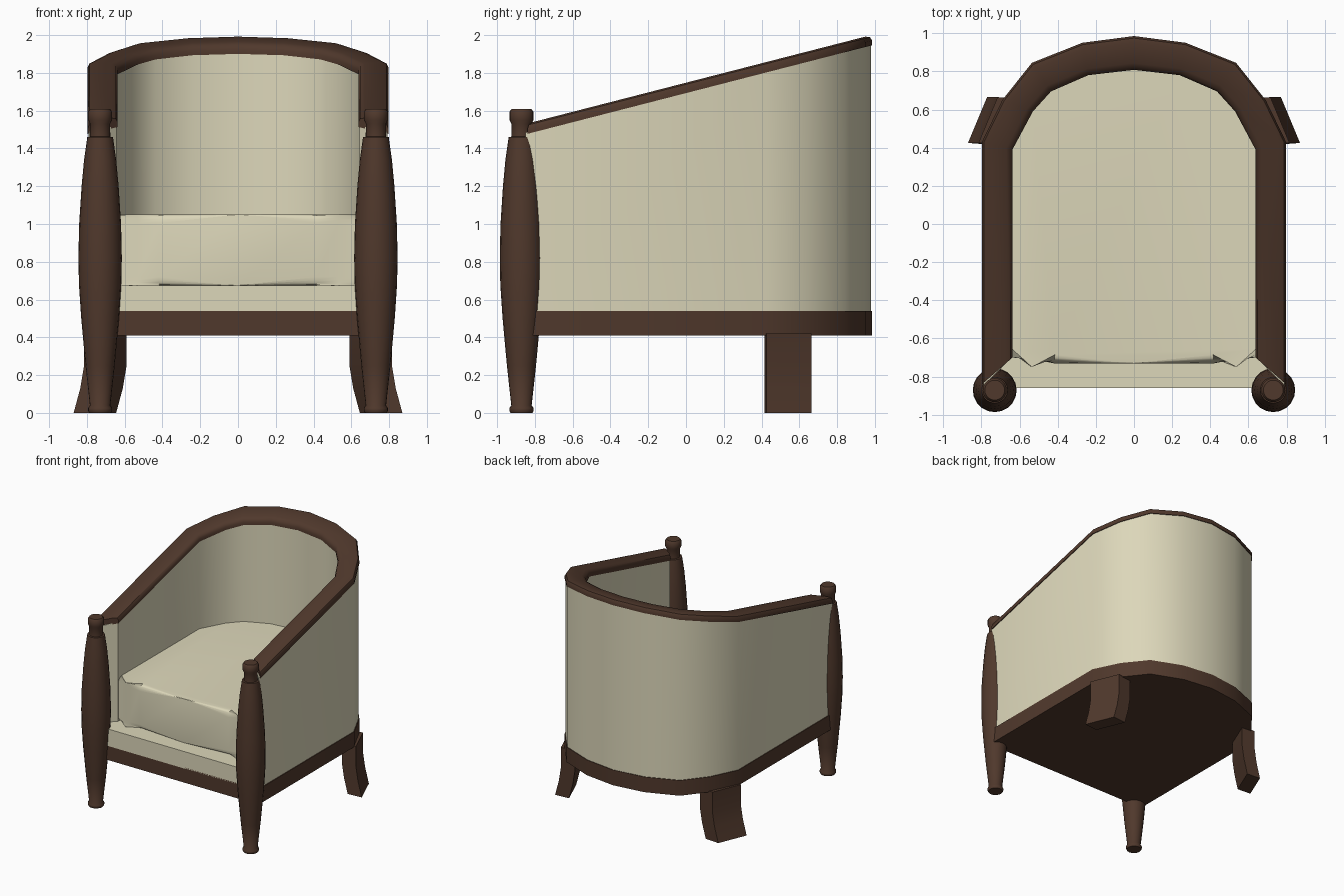
import bpy, bmesh, math

if "Cube" in bpy.data.objects:
    bpy.data.objects.remove(bpy.data.objects["Cube"])


def material(name, rgb):
    m = bpy.data.materials.new(name)
    m.diffuse_color = (*rgb, 1)
    m.use_nodes = True
    m.node_tree.nodes["Principled BSDF"].inputs["Base Color"].default_value = m.diffuse_color
    return m


WOOD = material("dark_wood", (0.08, 0.04, 0.025))
CLOTH = material("cream_fabric", (0.72, 0.68, 0.49))


def finish(name, bm, mat, angle=40):
    bmesh.ops.recalc_face_normals(bm, faces=bm.faces)
    me = bpy.data.meshes.new(name)
    bm.to_mesh(me)
    bm.free()
    ob = bpy.data.objects.new(name, me)
    bpy.context.collection.objects.link(ob)
    me.materials.append(mat)
    bpy.ops.object.select_all(action='DESELECT')
    ob.select_set(True)
    bpy.context.view_layer.objects.active = ob
    bpy.ops.object.shade_smooth_by_angle(angle=math.radians(angle))
    return ob


def loft(sections, wrap=False):
    """Skin closed cross-sections, capping both ends unless wrapped."""
    bm = bmesh.new()
    rings = [[bm.verts.new(p) for p in s] for s in sections]
    n = len(rings[0])
    for a, b in zip(rings, rings[1:]):
        for i in range(n):
            j = (i + 1) % n
            bm.faces.new((a[i], a[j], b[j], b[i]))
    bm.faces.new(rings[0])
    bm.faces.new(rings[-1])
    return bm


def mirrored(half):
    """Right half ending on x = 0 -> full path from right to left."""
    return half + [(-x, y) for x, y in reversed(half[:-1])]


def prism(outline, z0, z1):
    return loft([[(x, y, z) for x, y in outline] for z in (z0, z1)])


# Horseshoe plan outlines shared by all parts
outer_arc = [(0.797, 0.43), (0.69, 0.65), (0.535, 0.845), (0.27, 0.95), (0, 0.985)]
inner_arc = [(0.637, 0.39), (0.53, 0.59), (0.435, 0.695), (0.24, 0.78), (0, 0.808)]


def slope(y):
    return 1.693 + 0.257 * y


# Upholstered shell: arms and back in one piece
outer = mirrored([(0.79, -0.85)] + [(x * 0.993, y * 0.995) for x, y in outer_arc])
inner = mirrored([(0.642, -0.70)] + [(x * 1.008, y * 1.005) for x, y in inner_arc])
finish("shell", loft([[(ox, oy, 0.53), (ox, oy, slope(oy) + 0.01),
                       (ix, iy, slope(iy) + 0.01), (ix, iy, 0.53)]
                      for (ox, oy), (ix, iy) in zip(outer, inner)]), CLOTH)

# Sloping top rail with softened upper edges
rail_profile = [(0, 0), (0, 0.025), (0.06, 0.046), (0.2, 0.055),
                (0.8, 0.055), (0.94, 0.046), (1, 0.025), (1, 0)]
outer = mirrored([(0.797, -0.84)] + outer_arc)
inner = mirrored([(0.637, -0.70)] + inner_arc)
sections = []
for (ox, oy), (ix, iy) in zip(outer, inner):
    ring = []
    for t, dz in rail_profile:
        x, y = ox + (ix - ox) * t, oy + (iy - oy) * t
        ring.append((x, y, slope(y) + dz))
    sections.append(ring)
finish("top_rail", loft(sections), WOOD)

# Seat frame and upholstered band above it
frame = mirrored([(0.797, -0.86)] + outer_arc)
finish("seat_frame", prism(frame, 0.41, 0.54), WOOD)
finish("seat_band", prism(mirrored([(0.70, -0.86)] + [(x * 1.02, y) for x, y in inner_arc]),
                          0.53, 0.675), CLOTH)

# Loose cushion, front edges rounded
bm = prism(mirrored([(0, -0.73), (0.42, -0.73), (0.53, -0.705), (0.639, -0.70)]
                    + inner_arc)[:-1], 0.675, 1.05)
front = [e for e in bm.edges
         if all(v.co.y < -0.65 for v in e.verts) and e.verts[0].co.z == e.verts[1].co.z]
bmesh.ops.bevel(bm, geom=front, offset=0.045, segments=4, profile=0.5, affect='EDGES')
finish("cushion", bm, CLOTH)

# Turned front posts: (radius, height)
post_profile = [(0.058, 0), (0.064, 0.012), (0.064, 0.025), (0.054, 0.04), (0.077, 0.25),
                (0.1, 0.5), (0.112, 0.68), (0.115, 0.82), (0.111, 1.0), (0.098, 1.2),
                (0.085, 1.34), (0.068, 1.46), (0.054, 1.462), (0.053, 1.53),
                (0.063, 1.55), (0.063, 1.595), (0.052, 1.61)]
# Sabre back legs: (outward shift, height)
leg_path = [(0, 0.42), (0, 0.25), (0.02, 0.13), (0.055, 0)]
for s, side in ((1, "right"), (-1, "left")):
    ring = [(math.cos(a), math.sin(a)) for a in (math.tau * i / 20 for i in range(20))]
    finish("front_post_" + side,
           loft([[(s * 0.73 + r * c, -0.871 + r * d, z) for c, d in ring]
                 for r, z in post_profile]), WOOD)
    finish("back_leg_" + side,
           loft([[(s * (x + dx), y, z) for x, y in
                  ((0.69, 0.415), (0.815, 0.425), (0.715, 0.665), (0.59, 0.655))]
                 for dx, z in leg_path]), WOOD)
